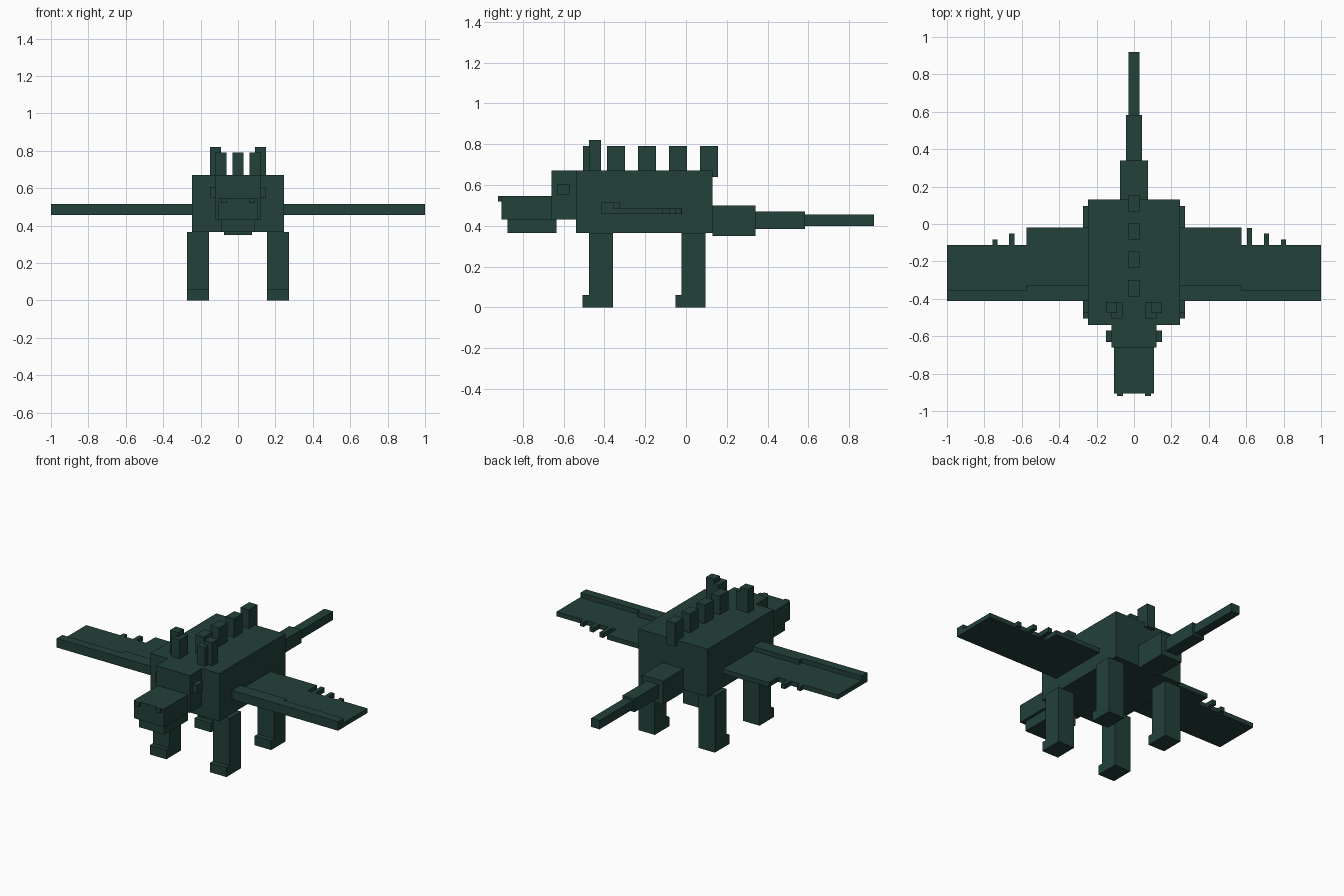
import bpy

cube = bpy.data.objects.get("Cube")
if cube:
    bpy.data.objects.remove(cube, do_unlink=True)

# Single flat colour
green = bpy.data.materials.new("dark_green")
green.use_nodes = True
colour = (0.017, 0.052, 0.042, 1)
green.diffuse_color = colour
bsdf = green.node_tree.nodes["Principled BSDF"]
bsdf.inputs["Base Color"].default_value = colour
bsdf.inputs["Roughness"].default_value = 0.9


def box(name, x, y, z):
    """Box spanning the (low, high) pairs on each axis."""
    centre = [(a + b) / 2 for a, b in (x, y, z)]
    bpy.ops.mesh.primitive_cube_add(size=1, location=centre)
    obj = bpy.context.object
    obj.name = name
    obj.scale = [b - a for a, b in (x, y, z)]
    bpy.ops.object.transform_apply(location=False, rotation=False, scale=True)
    obj.data.materials.append(green)
    return obj


def pair(name, x, y, z):
    """Box on the left (+x) and its mirror on the right."""
    box("left_" + name, x, y, z)
    box("right_" + name, (-x[1], -x[0]), y, z)


def middle(name, half, y, z):
    """Box centred on x = 0."""
    box(name, (-half, half), y, z)


# Body, head and jaws
middle("body", 0.245, (-0.54, 0.13), (0.365, 0.67))
middle("head", 0.12, (-0.66, -0.54), (0.43, 0.67))
middle("snout", 0.107, (-0.905, -0.66), (0.43, 0.545))
middle("lower_jaw", 0.09, (-0.875, -0.635), (0.365, 0.43))
pair("nostril", (0.06, 0.09), (-0.92, -0.905), (0.52, 0.545))
pair("ear", (0.12, 0.15), (-0.63, -0.57), (0.55, 0.605))

# Horns: a short front block with a taller block behind
pair("horn_base", (0.062, 0.12), (-0.505, -0.418), (0.67, 0.79))
pair("horn_tip", (0.092, 0.15), (-0.476, -0.417), (0.67, 0.82))

# Back spikes
for i in range(4):
    y = -0.388 + i * 0.152
    middle(f"back_spike_{i + 1}", 0.03, (y, y + 0.088), (0.64, 0.79))

# Tail in three tapering segments
middle("tail_base", 0.075, (0.13, 0.34), (0.35, 0.50))
middle("tail_middle", 0.043, (0.34, 0.583), (0.385, 0.47))
middle("tail_tip", 0.03, (0.583, 0.92), (0.40, 0.456))

# Legs with feet stepping forward
for name, y in (("front", -0.476), ("back", -0.022)):
    pair(name + "_leg", (0.155, 0.272), (y, y + 0.118), (0, 0.365))
    pair(name + "_foot", (0.155, 0.272), (y - 0.03, y), (0, 0.06))

# Wings: thick leading bones with thin membranes behind
bone, skin = (0.457, 0.515), (0.457, 0.486)
pair("inner_wing_bone", (0.245, 0.575), (-0.413, -0.327), bone)
pair("outer_wing_bone", (0.575, 1.0), (-0.413, -0.355), bone)
pair("inner_wing_membrane", (0.245, 0.575), (-0.327, -0.02), skin)
pair("outer_wing_membrane", (0.575, 1.0), (-0.355, -0.113), skin)

# Trailing wing claws, offset differently on each side
for i in range(3):
    step = i * 0.09
    y = (-0.113, -0.022 - i * 0.03)
    box(f"left_wing_claw_{i + 1}", (0.605 + step, 0.632 + step), y, skin)
    if i:
        box(f"right_wing_claw_{i}", (-0.577 - step, -0.55 - step), y, skin)
